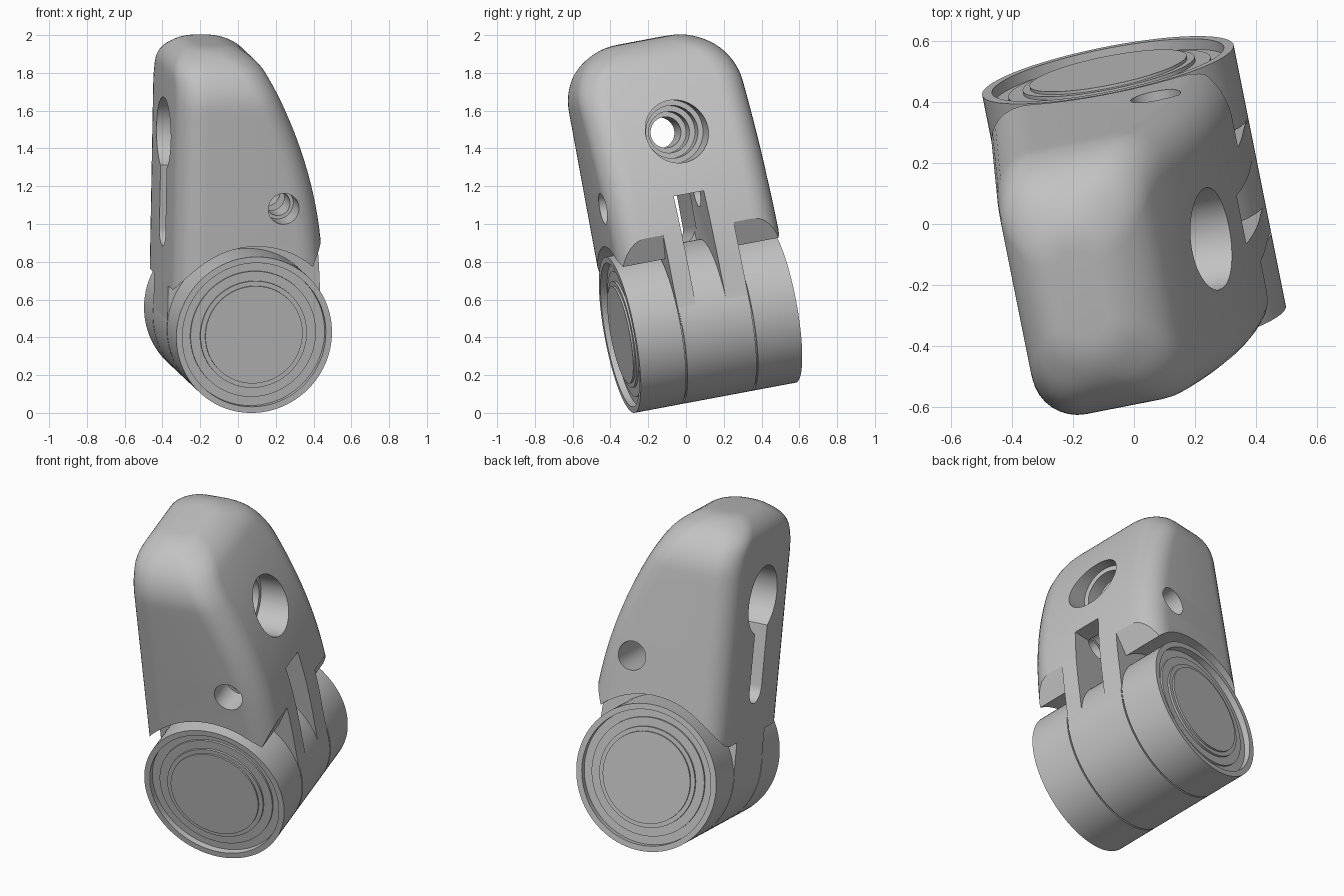
import bpy, bmesh, math
from mathutils import Matrix, Vector

cube = bpy.data.objects.get("Cube")
if cube:
    bpy.data.objects.remove(cube, do_unlink=True)

# One plain grey
grey = bpy.data.materials.new("plain grey")
grey.use_nodes = True
GREY = (0.54, 0.54, 0.54, 1)
grey.diffuse_color = GREY
grey.node_tree.nodes["Principled BSDF"].inputs["Base Color"].default_value = GREY

# Tilted frame of the part: Y runs along the barrel, Z up the body
axis = Vector((-0.193, 0.965, 0.181)).normalized()
side = axis.cross(Vector((0.018, -0.18, 0.983))).normalized()
up = side.cross(axis)
FRAME = Matrix.Translation((0, 0.077, 0.493)) @ Matrix((side, axis, up)).transposed().to_4x4()


def loft(name, rings):
    """Skin a stack of equal-length rings and cap both ends."""
    bm = bmesh.new()
    rows = [[bm.verts.new(p) for p in ring] for ring in rings]
    n = len(rows[0])
    for a, b in zip(rows, rows[1:]):
        for i in range(n):
            j = (i + 1) % n
            bm.faces.new((a[i], a[j], b[j], b[i]))
    bm.faces.new(rows[0][::-1])
    bm.faces.new(rows[-1])
    bmesh.ops.recalc_face_normals(bm, faces=bm.faces)
    mesh = bpy.data.meshes.new(name)
    bm.to_mesh(mesh)
    bm.free()
    mesh.materials.append(grey)
    obj = bpy.data.objects.new(name, mesh)
    bpy.context.collection.objects.link(obj)
    return obj


def turned(name, profile, along, a=0, z=0, n=72):
    """Lathe (radius, position) pairs about the X or Y direction."""
    rings = []
    for r, t in profile:
        circle = [(r * math.cos(k * math.tau / n), r * math.sin(k * math.tau / n)) for k in range(n)]
        rings.append([(t, a + c, z + s) if along == "X" else (a + c, t, z + s) for c, s in circle])
    return loft(name, rings)


def prism(name, points, y0, y1):
    """Extrude an XZ outline along Y."""
    return loft(name, [[(x, y, z) for x, z in points] for y in (y0, y1)])


def cut(obj, cutter):
    cutter.hide_render = True
    mod = obj.modifiers.new("cut", "BOOLEAN")
    mod.operation = "DIFFERENCE"
    mod.solver = "EXACT"
    mod.object = cutter
    bpy.context.view_layer.objects.active = obj
    bpy.ops.object.modifier_apply(modifier=mod.name)
    bpy.data.objects.remove(cutter, do_unlink=True)


def finish(obj):
    obj.data.transform(FRAME)
    bpy.ops.object.select_all(action="DESELECT")
    obj.select_set(True)
    bpy.context.view_layer.objects.active = obj
    bpy.ops.object.shade_smooth_by_angle(angle=math.radians(28))


def inset(z, top, r):
    """How far a quarter-round edge has come in at height z."""
    d = max(0, z - (top - r))
    return r - math.sqrt(max(0, r * r - d * d))


# Body: rounded rectangles that narrow along a bowed side and rounded top
TOP, HALF, MIDDLE, SHOULDER = 1.507, 0.446, 0.006, 0.3
START = TOP - SHOULDER


def body_ring(z):
    left = -0.418 + inset(z, TOP, 0.15)
    bow = 0.39 - 0.25 * max(0, z - 0.25) ** 2 + 0.028 * max(0, 1 - z / 0.55) ** 2
    right = bow - inset(z, TOP, 0.13)
    half = HALF - inset(z, TOP, SHOULDER)
    r = min(0.15, (right - left) * 0.45, half * 0.9)
    pts = []
    for q, (cx, cy) in enumerate(((right - r, half - r), (left + r, half - r),
                                  (left + r, r - half), (right - r, r - half))):
        for k in range(9):
            t = (q + k / 8) * math.pi / 2
            pts.append((cx + r * math.cos(t), MIDDLE + cy + r * math.sin(t), z))
    return pts


heights = [START * i / 20 for i in range(20)]
heights += [START + SHOULDER * math.sin(i / 16 * math.pi / 2) for i in range(17)]
body = loft("body", [body_ring(z) for z in heights])

# Clearance around the two outer knuckles, flared on the bowed side
K0, K1 = -0.19, 0.197
flare = ((0.2, 0.13), (0.28, 0.29), (0.4, 0.53), (0.7, 0.53), (0.7, -0.2), (0.2, -0.2))
for y0, y1 in ((-0.7, K0), (K1, 0.7)):
    cut(body, turned("clearance", ((0.475, y0), (0.475, y1)), "Y"))
    cut(body, prism("flare", flare, y0, y1))

# Square notch between the fork walls
cut(body, prism("notch", ((-0.1, -0.3), (0.7, -0.3), (0.7, 0.675), (-0.1, 0.675)), -0.09, 0.075))

# Keyhole slot on the flat side, rounded at its lower end
W = 0.083
slot = [(-W, 0.85), (W, 0.85)]
slot += [(W * math.cos(k * math.pi / 16), 0.49 - W * math.sin(k * math.pi / 16)) for k in range(17)]
cut(body, loft("slot", [[(x, y - 0.005, z) for y, z in slot] for x in (-0.7, -0.05)]))

# Stepped bore through the body
bore = ((0.195, -0.7), (0.195, -0.24), (0.082, -0.24), (0.082, -0.06), (0.11, -0.06),
        (0.11, 0.03), (0.14, 0.03), (0.14, 0.11), (0.168, 0.11), (0.168, 0.7))
cut(body, turned("bore", bore, "X", 0.01, 1.008))

# Cross pin hole, stepped near the front
pin = ((0.083, -0.7), (0.083, -0.28), (0.065, -0.28), (0.065, -0.12), (0.083, -0.12), (0.083, 0.7))
cut(body, turned("pin_hole", pin, "Y", 0.148, 0.675, 48))
finish(body)

# Barrel: stepped end discs inside a rim, with fine grooves between its three knuckles
R, END = 0.42, 0.443
steps = ((0.262, 0.002), (0.262, 0.012), (0.287, 0.012), (0.287, 0.024), (0.338, 0.024),
         (0.338, 0.036), (0.387, 0.036), (0.387, 0), (R, 0))
profile = [(r, d - END) for r, d in steps]
for y in (K0, K1):
    profile += [(R, y - 0.004), (R - 0.012, y - 0.004), (R - 0.012, y + 0.004), (R, y + 0.004)]
profile += [(r, END - d) for r, d in reversed(steps)]
finish(turned("hinge_barrel", profile, "Y", n=96))
